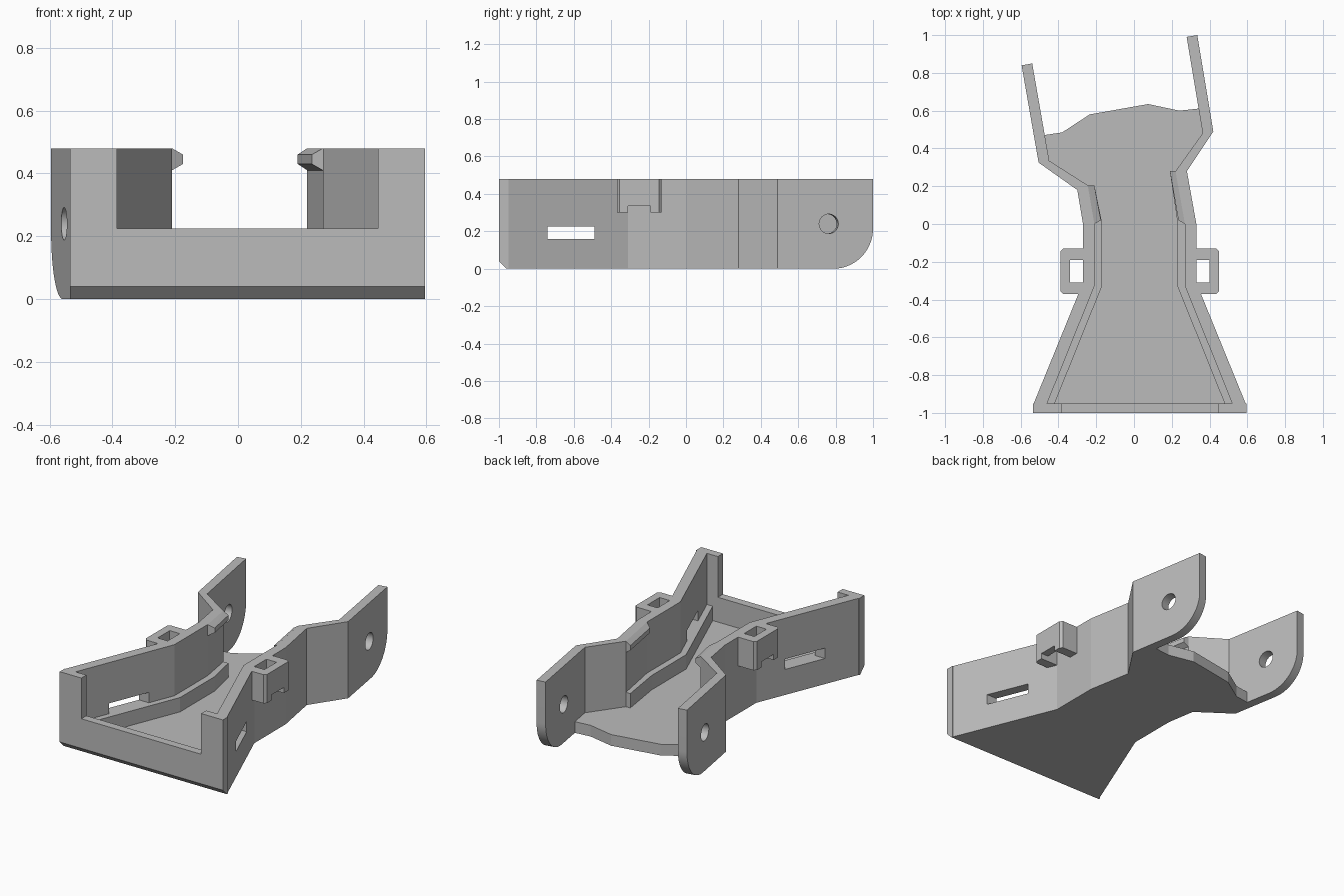
import bpy, bmesh, math
from mathutils import Vector

cube = bpy.data.objects.get("Cube")
if cube:
    bpy.data.objects.remove(cube, do_unlink=True)

grey = bpy.data.materials.new("plain grey")
grey.use_nodes = True
COLOR = (0.5, 0.5, 0.5, 1)
grey.diffuse_color = COLOR
grey.node_tree.nodes["Principled BSDF"].inputs["Base Color"].default_value = COLOR

AXIS = 0.03        # the body's mirror line in x
TOP = 0.48
FLOOR = 0.07
RAIL = 0.16
SILL = 0.225
THICK = 0.057


def finish(name, bm):
    bmesh.ops.recalc_face_normals(bm, faces=bm.faces[:])
    mesh = bpy.data.meshes.new(name)
    bm.to_mesh(mesh)
    bm.free()
    mesh.materials.append(grey)
    obj = bpy.data.objects.new(name, mesh)
    bpy.context.collection.objects.link(obj)
    return obj


def extrude(name, outline, offset):
    """Solid made by sweeping a closed 3D outline along an offset."""
    bm = bmesh.new()
    face = bm.faces.new([bm.verts.new(p) for p in outline])
    swept = bmesh.ops.extrude_face_region(bm, geom=[face], use_keep_orig=True)
    moved = [v for v in swept["geom"] if isinstance(v, bmesh.types.BMVert)]
    bmesh.ops.translate(bm, verts=moved, vec=offset)
    return finish(name, bm)


def prism(name, plan, z0, z1):
    return extrude(name, [(x, y, z0) for x, y in plan], (0, 0, z1 - z0))


def box(name, low, high):
    plan = [(low[0], low[1]), (high[0], low[1]), (high[0], high[1]), (low[0], high[1])]
    return prism(name, plan, low[2], high[2])


def cut(obj, cutter):
    cutter.hide_render = True
    mod = obj.modifiers.new("cut", "BOOLEAN")
    mod.operation = "DIFFERENCE"
    mod.solver = "EXACT"
    mod.object = cutter
    bpy.context.view_layer.objects.active = obj
    bpy.ops.object.modifier_apply(modifier=mod.name)
    bpy.data.objects.remove(cutter, do_unlink=True)


def mirrored(points, side):
    return [(AXIS + side * x, y) for x, y in points]


# Floor plate with an uneven rear edge
prism("floor", [(0.56, -0.96), (0.30, -0.33), (0.30, 0), (0.25, 0.28), (0.39, 0.48),
                (0.36, 0.613), (0.24, 0.60), (0.075, 0.635), (-0.235, 0.58),
                (-0.38, 0.485), (-0.48, 0.47), (-0.475, 0.33), (-0.27, 0.2),
                (-0.24, 0), (-0.24, -0.33), (-0.50, -0.96)], 0, FLOOR)


# Front wall and corner posts, chamfered along the bottom
def front_piece(name, x0, x1, height):
    profile = [(-0.96, 0), (-1, 0.04), (-1, height), (-0.95, height), (-0.95, 0)]
    extrude(name, [(x0, y, z) for y, z in profile], (x1 - x0, 0, 0))


front_piece("front_wall", AXIS - 0.565, AXIS + 0.565, SILL)

# The rear section is yawed, so each side has its own neck and ear points
SIDES = {
    "left": dict(side=1, neck_out=[(0.28, 0.28), (0.42, 0.49)],
                 neck_in=[(0.364, 0.481), (0.22, 0.28)],
                 tip=(0.19, 0.28), ear_end=(0.335, 1.0)),
    "right": dict(side=-1, neck_out=[(-0.30, 0.18), (-0.505, 0.325)],
                  neck_in=[(-0.449, 0.335), (-0.245, 0.205)],
                  tip=(-0.21, 0.205), ear_end=(-0.595, 0.84)),
}

for label, s in SIDES.items():
    side = s["side"]
    edges = sorted((AXIS + side * 0.415, AXIS + side * 0.565))
    front_piece(label + "_front_post", edges[0], edges[1], TOP)

    # Side wall from the front corner to the ear
    outer = mirrored([(0.49, -0.96), (0.565, -0.96), (0.30, -0.31), (0.30, 0)], side)
    inner = mirrored([(0.24, 0), (0.24, -0.33), (0.49, -0.95)], side)
    wall = prism(label + "_side_wall", outer + s["neck_out"] + s["neck_in"] + inner, 0, TOP)
    cx = AXIS + side * 0.45
    cut(wall, box("slot_cutter", (cx - 0.2, -0.74, RAIL), (cx + 0.2, -0.49, SILL)))

    # Low rail along the foot of the wall
    rail_in = mirrored([(0.20, 0.01), (0.20, -0.33), (0.45, -0.95)], side)
    rail_out = mirrored([(0.49, -0.95), (0.24, -0.33), (0.24, 0)], side)
    prism(label + "_rail", rail_out + [s["neck_in"][1], s["tip"]] + rail_in, 0, RAIL)

    # Snap ridge at the top of the neck
    bm = bmesh.new()
    base = mirrored([(0.24, 0)], side) + [s["neck_in"][1]]
    tip = mirrored([(0.205, 0.02)], side) + [s["tip"]]
    for points, heights in ((base, (0.41, TOP)), (tip, (0.43, 0.46))):
        for x, y in points:
            for z in heights:
                bm.verts.new((x, y, z))
    bmesh.ops.convex_hull(bm, input=bm.verts[:])
    finish(label + "_snap_ridge", bm)

    # Ear with a rounded lower corner and a pivot hole
    start = Vector((*s["neck_out"][1], 0))
    along = Vector((*s["ear_end"], 0)) - start
    length = along.length
    along.normalize()
    inward = Vector((-side * along.y, side * along.x, 0))
    r = 0.215
    profile = [(0, TOP), (0, 0)]
    for i in range(17):
        a = math.pi / 2 * i / 16
        profile.append((length - r + r * math.sin(a), r - r * math.cos(a)))
    profile.append((length, TOP))
    up = Vector((0, 0, 1))
    ear = extrude(label + "_ear", [start + along * d + up * z for d, z in profile],
                  inward * THICK)
    centre = start + along * (length - 0.24) + up * 0.24 - inward * 0.1
    ring = [centre + 0.052 * (along * math.cos(t) + up * math.sin(t))
            for t in (math.tau * i / 32 for i in range(32))]
    cut(ear, extrude("hole_cutter", ring, inward * 0.3))
    bpy.ops.object.select_all(action="DESELECT")
    ear.select_set(True)
    bpy.context.view_layer.objects.active = ear
    bpy.ops.object.shade_smooth_by_angle(angle=math.radians(30))

    # Strap loop outside the wall, arched underneath
    loop = prism(label + "_strap_loop",
                 mirrored([(0.28, -0.37), (0.405, -0.37), (0.42, -0.355), (0.42, -0.145),
                           (0.405, -0.13), (0.28, -0.13), (0.28, -0.19), (0.37, -0.19),
                           (0.37, -0.31), (0.28, -0.31)], side), 0.3, TOP)
    cx = AXIS + side * 0.42
    cut(loop, box("arch_cutter", (cx - 0.08, -0.31, 0.2), (cx + 0.08, -0.19, 0.335)))
